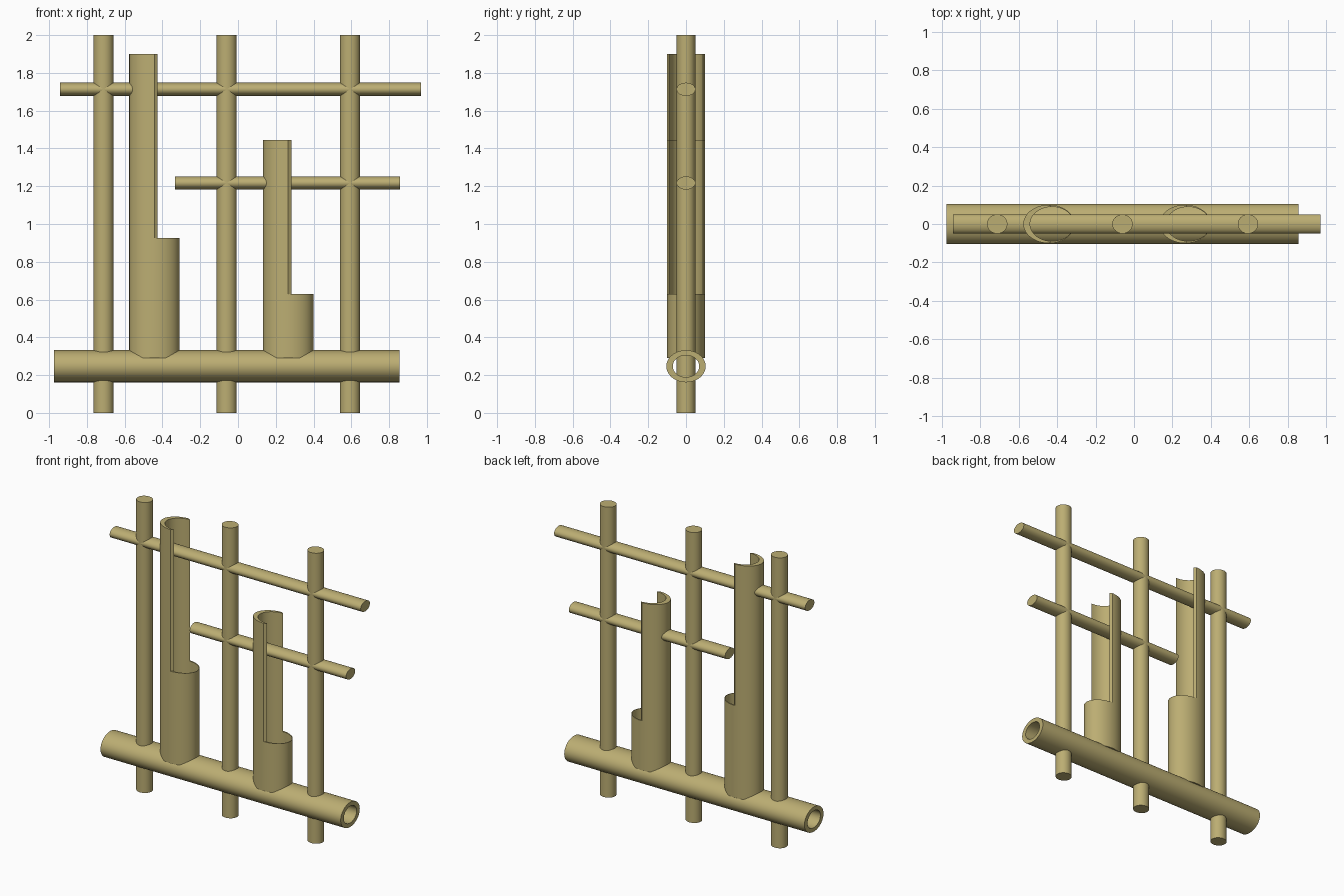
import bpy, bmesh
from math import cos, sin, pi, radians
from mathutils import Matrix

if "Cube" in bpy.data.objects:
    bpy.data.objects.remove(bpy.data.objects["Cube"])

N = 64
bamboo = bpy.data.materials.new("bamboo")
bamboo.diffuse_color = (0.50, 0.42, 0.17, 1)
bamboo.use_nodes = True
bamboo.node_tree.nodes["Principled BSDF"].inputs["Base Color"].default_value = bamboo.diffuse_color


def finish(name, bm):
    bmesh.ops.remove_doubles(bm, verts=bm.verts, dist=1e-6)
    bmesh.ops.recalc_face_normals(bm, faces=bm.faces)
    mesh = bpy.data.meshes.new(name)
    bm.to_mesh(mesh)
    bm.free()
    mesh.materials.append(bamboo)
    ob = bpy.data.objects.new(name, mesh)
    bpy.context.collection.objects.link(ob)
    bpy.context.view_layer.objects.active = ob
    ob.select_set(True)
    bpy.ops.object.shade_smooth_by_angle(angle=radians(35))
    ob.select_set(False)


def solid_rod(name, centre, length, rx, ry, along_x=False):
    bm = bmesh.new()
    bmesh.ops.create_cone(bm, cap_ends=True, segments=N, radius1=1, radius2=1, depth=length)
    turn = Matrix.Rotation(pi / 2, 4, 'Y') if along_x else Matrix.Identity(4)
    bm.transform(Matrix.Translation(centre) @ turn @ Matrix.Diagonal((rx, ry, 1, 1)))
    finish(name, bm)


def hollow(name, outer, inner, shift, z0, low, high, place):
    """Pipe of height low; its -x half carries on up to high."""
    bm = bmesh.new()

    def pt(i, r, dx, z):
        a = pi / 2 + 2 * pi * i / N
        return bm.verts.new((r[0] * cos(a) + dx, r[1] * sin(a), z))

    def o(i, z): return pt(i, outer, 0, z)
    def n(i, z): return pt(i, inner, shift, z)

    def walls(i, za, zb):
        for f in (o, n):
            bm.faces.new((f(i, za), f(i + 1, za), f(i + 1, zb), f(i, zb)))

    def rim(i, z):
        bm.faces.new((o(i, z), o(i + 1, z), n(i + 1, z), n(i, z)))

    for i in range(N):
        tall = high > low and i < N // 2
        walls(i, z0, low)
        rim(i, z0)
        if tall:
            walls(i, low, high)
        rim(i, high if tall else low)
    # cut edges of the tall half
    if high > low:
        for i in (0, N // 2):
            bm.faces.new((o(i, low), n(i, low), n(i, high), o(i, high)))
    bm.transform(place)
    finish(name, bm)


# upright poles
for k, x in enumerate((-0.712, -0.06, 0.593)):
    solid_rod(f"upright_pole_{k + 1}", (x, 0, 1), 2, 0.053, 0.05)

# thin cross bars
for name, x0, x1, z in (("upper_cross_bar", -0.943, 0.97, 1.713),
                        ("lower_cross_bar", -0.333, 0.858, 1.217)):
    solid_rod(name, ((x0 + x1) / 2, 0, z), x1 - x0, 0.035, 0.05, True)

# thick hollow base pipe
hollow("base_pipe", (0.085, 0.104), (0.058, 0.07), 0, -0.915, 0.915, 0.915,
       Matrix.Translation((-0.06, 0, 0.247)) @ Matrix.Rotation(pi / 2, 4, 'Y'))

# split cups, wall thicker on the tall side
for name, x, low, high in (("tall_split_cup", -0.443, 0.925, 1.90),
                           ("short_split_cup", 0.266, 0.63, 1.445)):
    hollow(name, (0.133, 0.1), (0.114, 0.089), 0.016, 0.29, low, high,
           Matrix.Translation((x, 0, 0)))
